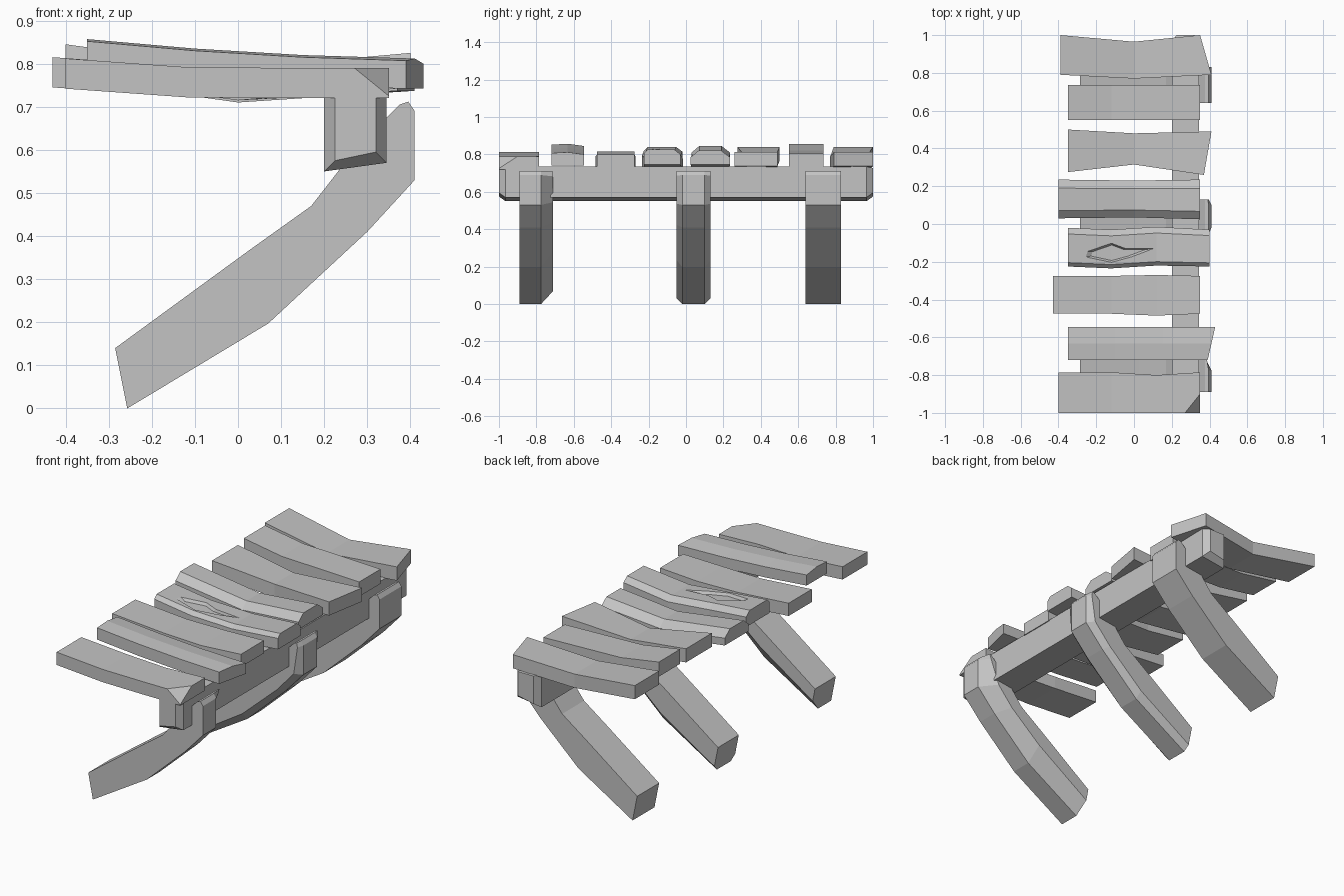
import bpy, bmesh
from mathutils import Vector

cube = bpy.data.objects.get("Cube")
if cube:
    bpy.data.objects.remove(cube, do_unlink=True)

stone = bpy.data.materials.new("weathered_grey")
stone.use_nodes = True
GREY = (0.55, 0.55, 0.55, 1)
stone.diffuse_color = GREY
stone.node_tree.nodes["Principled BSDF"].inputs["Base Color"].default_value = GREY


def finish(name, bm):
    bmesh.ops.recalc_face_normals(bm, faces=bm.faces)
    mesh = bpy.data.meshes.new(name)
    bm.to_mesh(mesh)
    bm.free()
    mesh.materials.append(stone)
    obj = bpy.data.objects.new(name, mesh)
    bpy.context.scene.collection.objects.link(obj)
    return obj


def loft(sections):
    """Skin a row of equal-length rings and cap both ends."""
    bm = bmesh.new()
    rings = [[bm.verts.new(p) for p in ring] for ring in sections]
    n = len(rings[0])
    for a, b in zip(rings, rings[1:]):
        for i in range(n):
            j = (i + 1) % n
            bm.faces.new((a[i], a[j], b[j], b[i]))
    bm.faces.new(rings[0])
    bm.faces.new(rings[-1])
    return bm


FLAT = ((0, 0), (1, 0))


def plank(xs, front, back, top, thick=0.075, crown=FLAT, skew=0):
    """Board along x; crown lists (position across, height offset) of the top,
    skew shifts the right end's front corner."""
    sections = []
    for i, x in enumerate(xs):
        y0, y1, z = front[i], back[i], top[i]
        last = i == len(xs) - 1
        at = lambda u: x + (min(skew, 0) * (1 - u) - max(skew, 0) * u if last else 0)
        ring = [(at(u), y0 + (y1 - y0) * u, z + dz) for u, dz in crown]
        ring += [(at(1), y1, z - thick), (at(0), y0, z - thick)]
        sections.append(ring)
    return loft(sections)


# Front board with its near right corner split off
bm = plank((-.40, -.12, .12, .35), (-1, -1, -1, -1), (-.785, -.785, -.80, -.785),
           (.812, .792, .79, .79), .07)
a, b, c = Vector((.27, -1, .79)), Vector((.35, -.90, .79)), Vector((.35, -1, .725))
normal = (b - a).cross(c - a)
if normal.x < 0:
    normal.negate()
cut = bmesh.ops.bisect_plane(bm, geom=bm.verts[:] + bm.edges[:] + bm.faces[:],
                             plane_co=a, plane_no=normal, clear_outer=True)
bmesh.ops.holes_fill(bm, edges=[e for e in bm.edges if e.is_boundary])
finish("board_1", bm)

# Remaining straight and sagging boards
finish("board_2", plank((-.35, -.10, .15, .43), (-.72,) * 4, (-.545,) * 4,
                        (.857, .835, .82, .812), .07,
                        ((0, -.005), (.5, 0), (1, -.012)), -.04))
finish("board_3", plank((-.43, -.12, .12, .35), (-.475, -.475, -.485, -.475),
                        (-.275, -.275, -.27, -.275), (.815, .792, .79, .80), .07))
finish("board_5", plank((-.40, 0, .35), (.03, .035, .025), (.235, .23, .235),
                        (.845, .79, .82), .075,
                        ((0, -.035), (.2, 0), (.78, 0), (1, -.035))))
finish("board_6", plank((-.35, 0, .41), (.275, .315, .26), (.50, .48, .49),
                        (.84, .79, .812), .075, skew=-.04))
finish("board_7", plank((-.35, -.12, .35), (.55,) * 3, (.735,) * 3,
                        (.857, .82, .805), .08))
finish("board_8", plank((-.39, 0, .41), (.79, .77, .79), (1, .965, 1),
                        (.84, .785, .812), .075, skew=.06))

# Board with a carved knot
xs, tops = (-.35, -.12, .12, .40), (.84, .815, .80, .825)
knotted = finish("board_4", plank(xs, (-.225, -.235, -.22, -.225), (-.02, -.03, -.015, -.03),
                                  tops, .08, ((0, -.02), (.1, 0), (.84, 0), (1, -.025))))


def surface(x):
    for i in range(3):
        if x <= xs[i + 1]:
            f = (x - xs[i]) / (xs[i + 1] - xs[i])
            return tops[i] + (tops[i + 1] - tops[i]) * f


outline = [(-.26, -.175), (-.25, -.145), (-.12, -.10), (-.04, -.13),
           (.11, -.13), (-.01, -.175), (-.12, -.205)]
center = Vector((-.11, -.152))
rings = []
for scale, depth in ((1.1, .01), (.78, -.014)):
    pts = [center + (Vector(p) - center) * scale for p in outline]
    rings.append([(p.x, p.y, surface(p.x) + depth) for p in pts])
bm = loft(rings)
bmesh.ops.recalc_face_normals(bm, faces=bm.faces)
bmesh.ops.triangulate(bm, faces=bm.faces)
cutter = finish("knot_cutter", bm)
cutter.hide_render = True
cutter.hide_set(True)
cutter.display_type = 'WIRE'
carve = knotted.modifiers.new("knot", 'BOOLEAN')
carve.operation = 'DIFFERENCE'
carve.solver = 'EXACT'
carve.object = cutter

# Support beam with tapered ends
sections = []
for y, s in ((-1, .025), (-.965, 0), (.965, 0), (1, .025)):
    x0, x1, z0, z1 = .20 + s, .345 - s, .55 + s, .735 - s * .3
    sections.append([(x0, y, z0), (x1, y, z0 + .02), (x1, y, z1), (x0, y, z1)])
finish("support_beam", loft(sections))

# Bent legs: inner and outer edge points from foot to top
BEND = [((-.285, .14), (-.257, 0)), ((.03, .37), (.07, .197)),
        ((.17, .47), (.30, .41)), ((.24, .56), (.41, .53)), ((.345, .675), (.41, .69)),
        ((.375, .705), (.395, .712))]


def leg(name, y0, y1, near, far, rise):
    """near and far are how much of each outer corner is cut away."""
    sections = []
    for inner, outer in BEND:
        i, o = Vector((inner[0], 0, inner[1])), Vector((outer[0], 0, outer[1]))
        mid = o.lerp(i, rise)
        ring = [i + Vector((0, y0, 0)), i + Vector((0, y1, 0))]
        if far:
            ring.append(mid + Vector((0, y1, 0)))
        ring += [o + Vector((0, y1 - far, 0)), o + Vector((0, y0 + near, 0))]
        if near:
            ring.append(mid + Vector((0, y0, 0)))
        sections.append(ring)
    finish(name, loft(sections))


leg("front_leg", -.89, -.71, 0, .065, .5)
leg("middle_leg", -.05, .13, .03, .03, .22)
leg("back_leg", .64, .83, 0, 0, 0)
